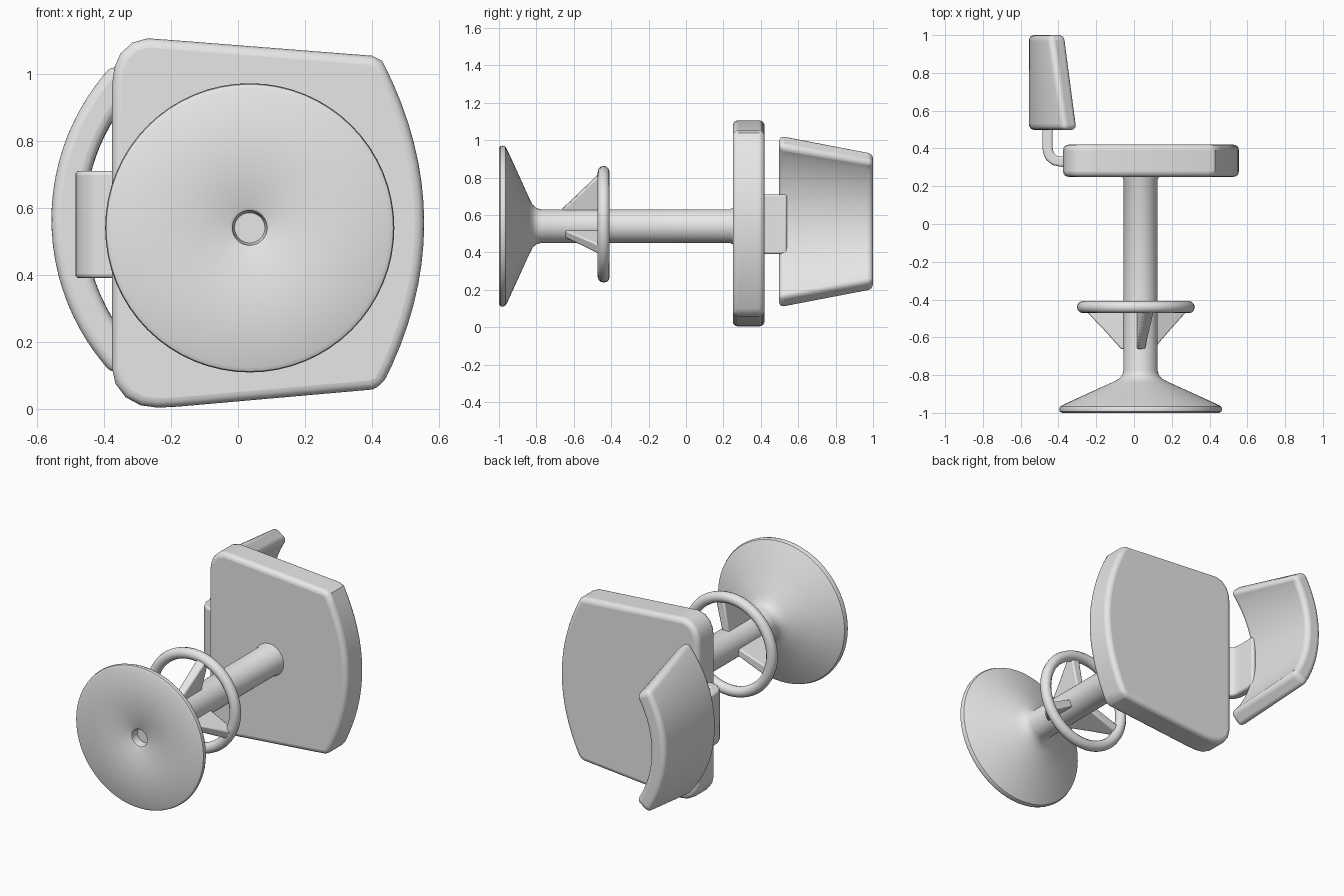
import bpy, bmesh, math
from mathutils import Vector

if "Cube" in bpy.data.objects:
    bpy.data.objects.remove(bpy.data.objects["Cube"], do_unlink=True)

grey = bpy.data.materials.new("plain grey")
grey.use_nodes = True
grey.diffuse_color = (0.8, 0.8, 0.8, 1)
grey.node_tree.nodes["Principled BSDF"].inputs["Base Color"].default_value = (0.8, 0.8, 0.8, 1)

CX, CZ = 0.035, 0.54          # axis of the column, which lies along y


def loft(name, rings, closed=False, bevel=0.0, segments=4):
    """Skin a list of equal-length point rings, capping the ends unless closed."""
    bm = bmesh.new()
    rows = [[bm.verts.new(p) for p in ring] for ring in rings]
    n = len(rows[0])
    pairs = list(zip(rows, rows[1:]))
    if closed:
        pairs.append((rows[-1], rows[0]))
    else:
        bm.faces.new(rows[0])
        bm.faces.new(rows[-1])
    for a, b in pairs:
        for i in range(n):
            j = (i + 1) % n
            bm.faces.new((a[i], a[j], b[j], b[i]))
    bmesh.ops.recalc_face_normals(bm, faces=bm.faces)
    mesh = bpy.data.meshes.new(name)
    bm.to_mesh(mesh)
    bm.free()
    mesh.materials.append(grey)
    obj = bpy.data.objects.new(name, mesh)
    bpy.context.collection.objects.link(obj)
    if bevel:
        mod = obj.modifiers.new("soft edges", 'BEVEL')
        mod.width = bevel
        mod.segments = segments
        mod.limit_method = 'ANGLE'
        mod.angle_limit = math.radians(40)
    bpy.ops.object.select_all(action='DESELECT')
    obj.select_set(True)
    bpy.context.view_layer.objects.active = obj
    bpy.ops.object.shade_smooth_by_angle(angle=math.radians(35))
    return obj


def circle(r, y, n=64):
    return [(CX + r * math.cos(2 * math.pi * i / n), y,
             CZ + r * math.sin(2 * math.pi * i / n)) for i in range(n)]


# Flared base and column, turned around the y axis, with a small hole underneath
profile = [(0.045, -0.95), (0.052, -0.995), (0.06, -1.0), (0.415, -1.0),
           (0.428, -0.993), (0.431, -0.98), (0.425, -0.965), (0.40, -0.952),
           (0.28, -0.897), (0.15, -0.838), (0.115, -0.82), (0.097, -0.8),
           (0.09, -0.775), (0.09, 0.235), (0.1, 0.255), (0.1, 0.27)]
loft("base_and_column", [circle(r, y) for r, y in profile])

# Footrest ring
RX, RY, RZ, R, TUBE = 0.01, -0.44, 0.55, 0.28, 0.032
rings = []
for i in range(48):
    a = 2 * math.pi * i / 48
    ring = []
    for j in range(12):
        t = 2 * math.pi * j / 12
        r = R + TUBE * math.cos(t)
        ring.append((RX + r * math.cos(a), RY + TUBE * math.sin(t), RZ + r * math.sin(a)))
    rings.append(ring)
loft("footrest_ring", rings, closed=True)

# Triangular braces from the column to the ring
web = [(0.04, -0.67), (0.09, -0.66), (0.18, -0.565), (0.28, -0.465),
       (0.28, -0.43), (0.04, -0.43)]
for k, deg in enumerate((78, 200, 332)):
    d = Vector((math.cos(math.radians(deg)), 0, math.sin(math.radians(deg))))
    side = Vector((-d.z, 0, d.x))
    centre = Vector((RX + 0.01, 0, RZ - 0.005))
    sides = [[centre + d * r + Vector((0, y, 0)) + side * s * (0.02 + 0.03 * r)
              for r, y in web] for s in (-1, 1)]
    loft(f"footrest_brace_{k + 1}", sides, bevel=0.008, segments=2)

# Seat cushion: rounded corners at the back, bowed front edge
outline = [(-0.375, 0.12), (-0.365, 0.075), (-0.335, 0.035), (-0.29, 0.011),
           (-0.24, 0.004), (-0.18, 0.007), (0.40, 0.058), (0.43, 0.07)]
for i in range(1, 16):
    t = i / 16
    bow = 1 - (2 * t - 1) ** 2
    outline.append((0.43 + 0.125 * bow, 0.07 + 0.968 * t))
outline += [(0.43, 1.038), (0.40, 1.053), (-0.20, 1.1), (-0.27, 1.105),
            (-0.315, 1.092), (-0.35, 1.06), (-0.368, 1.02), (-0.375, 0.97)]
loft("seat", [[(x, y, z) for x, z in outline] for y in (0.25, 0.42)], bevel=0.028)

# Backrest: curved panel that narrows towards its far edge
BX, BZ, BR, THICK = 0.12, 0.565, 0.676, 0.1
rings = []
for y, half in ((0.498, 0.47), (1.0, 0.373)):
    amax = math.asin(half / BR)
    arc = [amax * (i / 12 - 1) for i in range(25)]
    rings.append([(BX - r * math.cos(a), y, BZ + r * math.sin(a))
                  for r, angles in ((BR, arc), (BR - THICK, arc[::-1])) for a in angles])
loft("backrest", rings, bevel=0.03)

# Bent bracket joining seat and backrest
path = [(-0.34, 0.33), (-0.39, 0.33), (-0.42, 0.337), (-0.444, 0.356),
        (-0.456, 0.385), (-0.458, 0.42), (-0.458, 0.54)]
rings = []
for i, p in enumerate(path):
    a, b = path[max(i - 1, 0)], path[min(i + 1, len(path) - 1)]
    t = Vector((b[0] - a[0], b[1] - a[1], 0)).normalized()
    n = Vector((-t.y, t.x, 0)) * 0.027
    c = Vector((p[0], p[1], 0))
    rings.append([c + n * s + Vector((0, 0, z))
                  for s, z in ((-1, 0.39), (1, 0.39), (1, 0.71), (-1, 0.71))])
loft("backrest_bracket", rings, bevel=0.012, segments=3)
